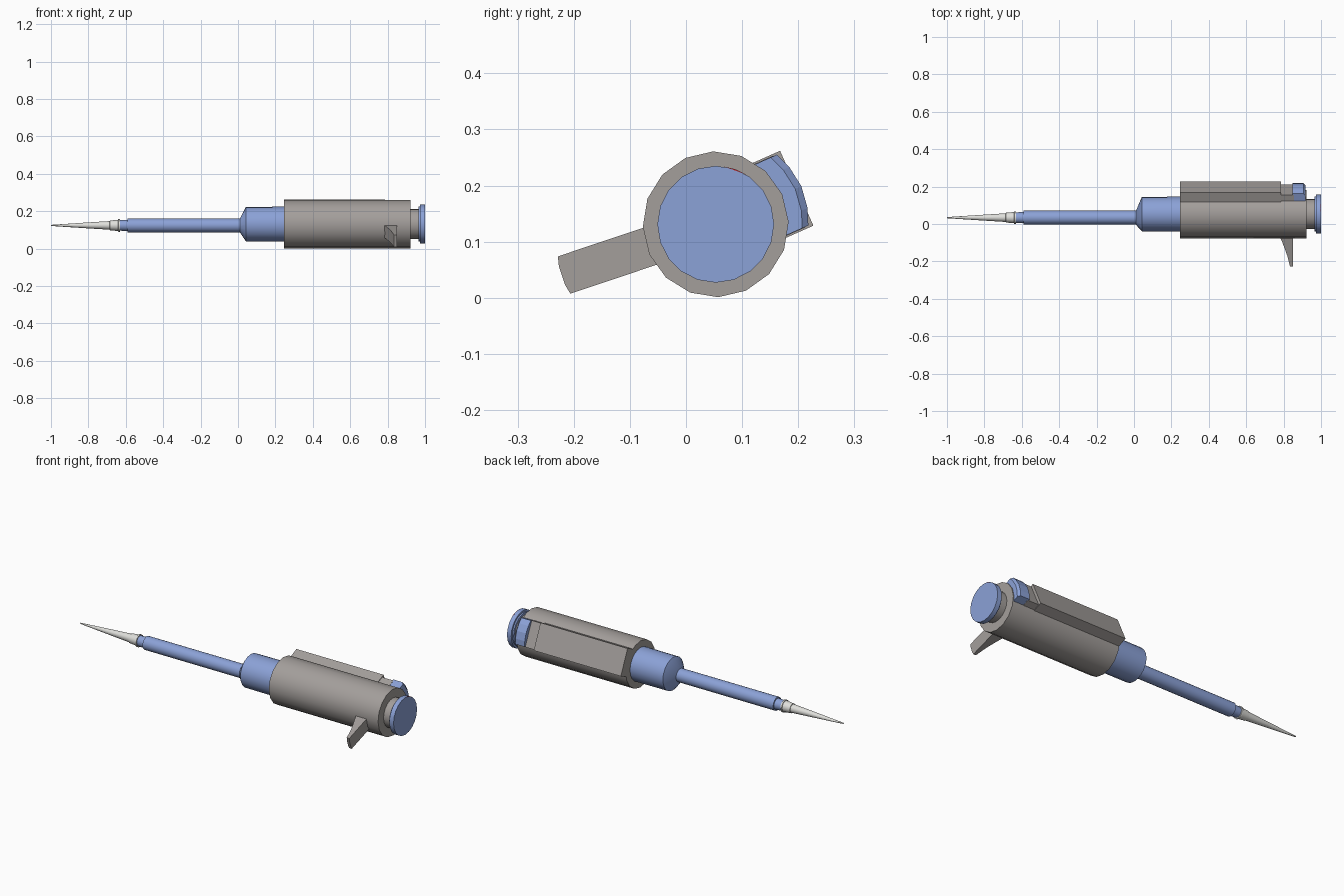
import bpy, math
from mathutils import Vector

if "Cube" in bpy.data.objects:
    bpy.data.objects.remove(bpy.data.objects["Cube"])

def mat(name, c):
    m = bpy.data.materials.new(name)
    m.diffuse_color = (*c, 1)
    m.use_nodes = True
    m.node_tree.nodes["Principled BSDF"].inputs["Base Color"].default_value = m.diffuse_color
    return m

GREY = mat("warm_grey", (0.37, 0.345, 0.33))
BLUE = mat("soft_blue", (0.26, 0.36, 0.68))
WHITE = mat("tip_white", (0.74, 0.74, 0.71))
RED = mat("red", (0.5, 0.03, 0.04))

MAIN = (0.053, 0.131)    # y, z of the body axis
SHAFT = (0.034, 0.124)   # y, z of the slim shaft axis

def make(name, verts, faces, material, smooth=True):
    me = bpy.data.meshes.new(name)
    me.from_pydata(verts, [], faces)
    me.materials.append(material)
    ob = bpy.data.objects.new(name, me)
    bpy.context.collection.objects.link(ob)
    bpy.ops.object.select_all(action='DESELECT')
    ob.select_set(True)
    bpy.context.view_layer.objects.active = ob
    bpy.ops.object.mode_set(mode='EDIT')
    bpy.ops.mesh.select_all(action='SELECT')
    bpy.ops.mesh.normals_make_consistent(inside=False)
    bpy.ops.object.mode_set(mode='OBJECT')
    if smooth:
        bpy.ops.object.shade_smooth_by_angle(angle=math.radians(30))
    return ob

def loft(name, rings, material, smooth=True):
    """Join closed rings of equal length and cap both ends."""
    n = len(rings[0])
    verts = [v for r in rings for v in r]
    faces = [(k*n+i, k*n+(i+1) % n, (k+1)*n+(i+1) % n, (k+1)*n+i)
             for k in range(len(rings)-1) for i in range(n)]
    faces += [tuple(range(n)), tuple(range((len(rings)-1)*n, len(rings)*n))]
    return make(name, verts, faces, material, smooth)

def lathe(name, profile, material, sides=20, phase=0.0):
    """Profile entries are (x, radius, axis)."""
    return loft(name, [[(x, c[0] + r*math.cos(phase + 2*math.pi*i/sides),
                         c[1] + r*math.sin(phase + 2*math.pi*i/sides))
                        for i in range(sides)] for x, r, c in profile], material)

def local(x, u, v, ang):
    """Point at distance u along direction ang from the body axis, v sideways."""
    c, s = math.cos(ang), math.sin(ang)
    return (x, MAIN[0] + u*c - v*s, MAIN[1] + u*s + v*c)

# main grip, plunger neck and button
lathe("grip_body", [(0.245, 0.13, MAIN), (0.922, 0.13, MAIN)], GREY, 16, math.radians(-88))
lathe("plunger_neck", [(0.91, 0.081, MAIN), (0.972, 0.081, MAIN)], GREY)
lathe("plunger_button", [(0.966, 0.094, MAIN), (0.974, 0.094, MAIN),
                         (0.974, 0.104, MAIN), (1.0, 0.104, MAIN)], BLUE)

# thin red sliver at the button edge
a = [math.radians(d) for d in (58, 70, 82)]
edge = [(0.104*math.cos(t), 0.104*math.sin(t)) for t in a]
loft("button_mark", [[(x, MAIN[0]+p, MAIN[1]+q) for p, q in edge]
                     for x in (0.998, 1.0005)], RED, False)

# collar narrowing to the offset shaft
lathe("collar", [(0.25, 0.093, MAIN), (0.235, 0.093, MAIN), (0.042, 0.092, MAIN),
                 (0.012, 0.04, SHAFT)], BLUE)
lathe("shaft", [(0.03, 0.037, SHAFT), (-0.59, 0.037, SHAFT),
                (-0.59, 0.03, SHAFT), (-0.635, 0.028, SHAFT)], BLUE)

# disposable tip with its rim
lathe("tip", [(-0.632, 0.034, SHAFT), (-0.640, 0.034, SHAFT), (-0.641, 0.030, SHAFT),
              (-0.685, 0.026, SHAFT), (-0.686, 0.023, SHAFT), (-0.80, 0.016, SHAFT),
              (-1.0, 0.003, SHAFT)], WHITE, 16)

# side housing: wide flat block and a lower step behind it
A = math.radians(24)
def block(name, x0, x1, prof, material):
    return loft(name, [[local(x, u, v, A) for u, v in prof] for x in (x0, x1)], material, False)

block("side_housing", 0.245, 0.785, [(0.07, -0.073), (0.158, -0.073), (0.158, 0.073), (0.07, 0.073)], GREY)
block("housing_step", 0.78, 0.855, [(0.07, -0.07), (0.143, -0.07), (0.143, 0.07), (0.07, 0.07)], GREY)

# curved ejector button on the side
def arc(k):
    return [(0.07, -0.069)] + [(k + 0.017*(1 - (v/0.069)**2), v) for v in
            (-0.069, -0.04, 0, 0.04, 0.069)] + [(0.07, 0.069)]
loft("ejector_button", [[local(x, u, v, A) for u, v in arc(k)]
                        for x, k in ((0.848, 0.15), (0.906, 0.15), (0.917, 0.138))], BLUE, False)

# hooked finger rest, tapering outward
B = math.radians(198.5)
stations = [(0.10, 0.772), (0.14, 0.79), (0.18, 0.805), (0.225, 0.82), (0.285, 0.834)]
rings = []
for u, x in stations:
    tip = u > 0.28
    rings.append([local(xx, u + (0.004 if tip and abs(v) < 0.03 else 0), v, B)
                  for xx, vs in ((x, (-0.035, -0.017, 0.017, 0.035)),
                                 (0.85, (0.035, 0.017, -0.017, -0.035))) for v in vs])
loft("finger_rest", rings, GREY)
